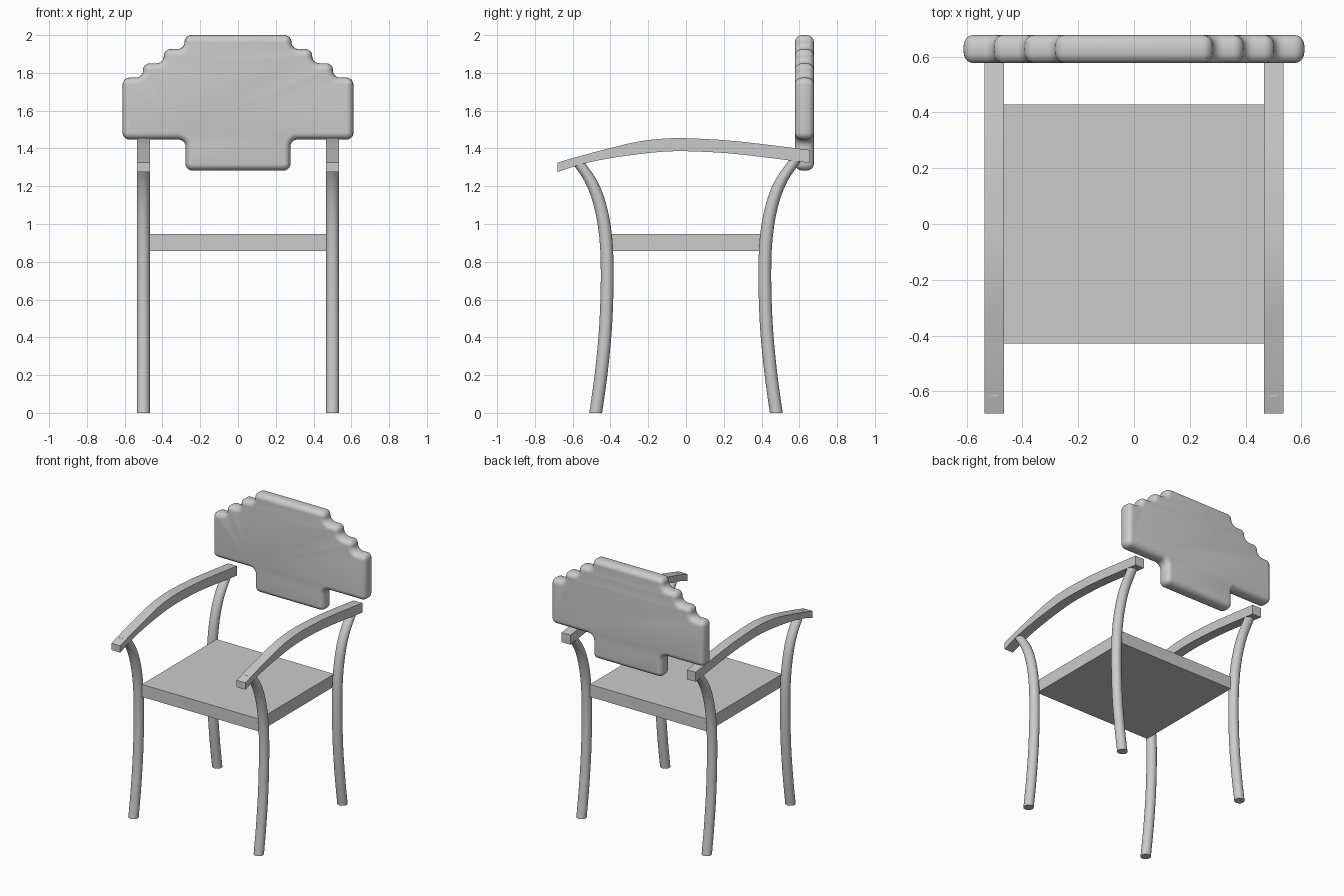
import bpy, bmesh
from math import sin, cos, pi
from mathutils import Vector

if "Cube" in bpy.data.objects:
    bpy.data.objects.remove(bpy.data.objects["Cube"])


def finish(name, bm, angle=None):
    bmesh.ops.recalc_face_normals(bm, faces=bm.faces)
    me = bpy.data.meshes.new(name)
    bm.to_mesh(me)
    bm.free()
    ob = bpy.data.objects.new(name, me)
    bpy.context.collection.objects.link(ob)
    if angle:
        bpy.ops.object.select_all(action='DESELECT')
        ob.select_set(True)
        bpy.context.view_layer.objects.active = ob
        bpy.ops.object.shade_smooth_by_angle(angle=angle)
    return ob


def loft(name, rings, angle=None):
    """Skin a list of equal-length closed rings and cap both ends."""
    bm = bmesh.new()
    vs = [[bm.verts.new(p) for p in r] for r in rings]
    n = len(rings[0])
    for a, b in zip(vs, vs[1:]):
        for i in range(n):
            j = (i + 1) % n
            bm.faces.new((a[i], a[j], b[j], b[i]))
    bm.faces.new(vs[0])
    bm.faces.new(vs[-1])
    return finish(name, bm, angle)


def spline(pts, steps=3):
    """Catmull-Rom smoothing of a short point list."""
    p = [Vector(q) for q in pts]
    p = [2 * p[0] - p[1]] + p + [2 * p[-1] - p[-2]]
    out = []
    for a, b, c, d in zip(p, p[1:], p[2:], p[3:]):
        for k in range(steps):
            t = k / steps
            out.append(0.5 * (2 * b + (c - a) * t + (2 * a - 5 * b + 4 * c - d) * t * t
                              + (3 * b - a - 3 * c + d) * t ** 3))
    return out + [p[-2]]


# Seat
bm = bmesh.new()
bmesh.ops.create_cube(bm, size=1)
for v in bm.verts:
    v.co = (v.co.x * 0.94, v.co.y * 0.855, 0.903 + v.co.z * 0.09)
finish("seat", bm)

# Legs (y, z centre line) and armrests (y, top z, bottom z)
leg = spline([(0.478, 0), (0.45, 0.2), (0.426, 0.45), (0.417, 0.72), (0.425, 0.93),
              (0.455, 1.1), (0.505, 1.23), (0.585, 1.345)])
arm = spline([(-0.68, 1.325, 1.275), (-0.56, 1.36, 1.315), (-0.42, 1.397, 1.345),
              (-0.25, 1.437, 1.37), (-0.08, 1.454, 1.385), (0.1, 1.45, 1.382),
              (0.3, 1.435, 1.367), (0.655, 1.392, 1.323)])
R, SIDES = 0.034, 20
for side, sx in (("left", -0.501), ("right", 0.501)):
    for end, sy in (("front", -1), ("back", 1)):
        rings = [[(sx + R * cos(2 * pi * i / SIDES), sy * y + R * sin(2 * pi * i / SIDES), z)
                  for i in range(SIDES)] for y, z in leg]
        loft(f"{end}_leg_{side}", rings, 0.6)
    w = 0.035
    loft(f"armrest_{side}", [[(sx - w, y, b), (sx + w, y, b), (sx + w, y, t), (sx - w, y, t)]
                             for y, t, b in arm], 0.6)

# Stepped backrest: right half of outline, mirrored, corners rounded by arcs
half = [(0.278, 1.283), (0.278, 1.447), (0.611, 1.447), (0.611, 1.775), (0.503, 1.775),
        (0.503, 1.851), (0.393, 1.851), (0.393, 1.926), (0.283, 1.926), (0.283, 2.0)]
poly = [Vector(p) for p in half + [(-x, z) for x, z in reversed(half)]]
RC = 0.037
outline = []                      # (point, outward normal)
for i, c in enumerate(poly):
    d0 = (c - poly[i - 1]).normalized()
    d1 = (poly[(i + 1) % len(poly)] - c).normalized()
    turn = 1 if d0.x * d1.y - d0.y * d1.x > 0 else -1
    centre = c - d0 * RC + d1 * RC
    for k in range(7):
        a = k / 6 * pi / 2
        radial = -d1 * cos(a) + d0 * sin(a)
        outline.append((centre + radial * RC, radial * turn))
rings = []
for k in range(-6, 7):
    a = k / 6 * pi / 2
    y = 0.627 + (0.01 if k > 0 else -0.01 if k < 0 else 0) + 0.04 * sin(a)
    inset = 0.035 * (1 - cos(a))
    rings.append([(p.x - n.x * inset, y, p.y - n.y * inset) for p, n in outline])
loft("backrest", rings, 0.7)
